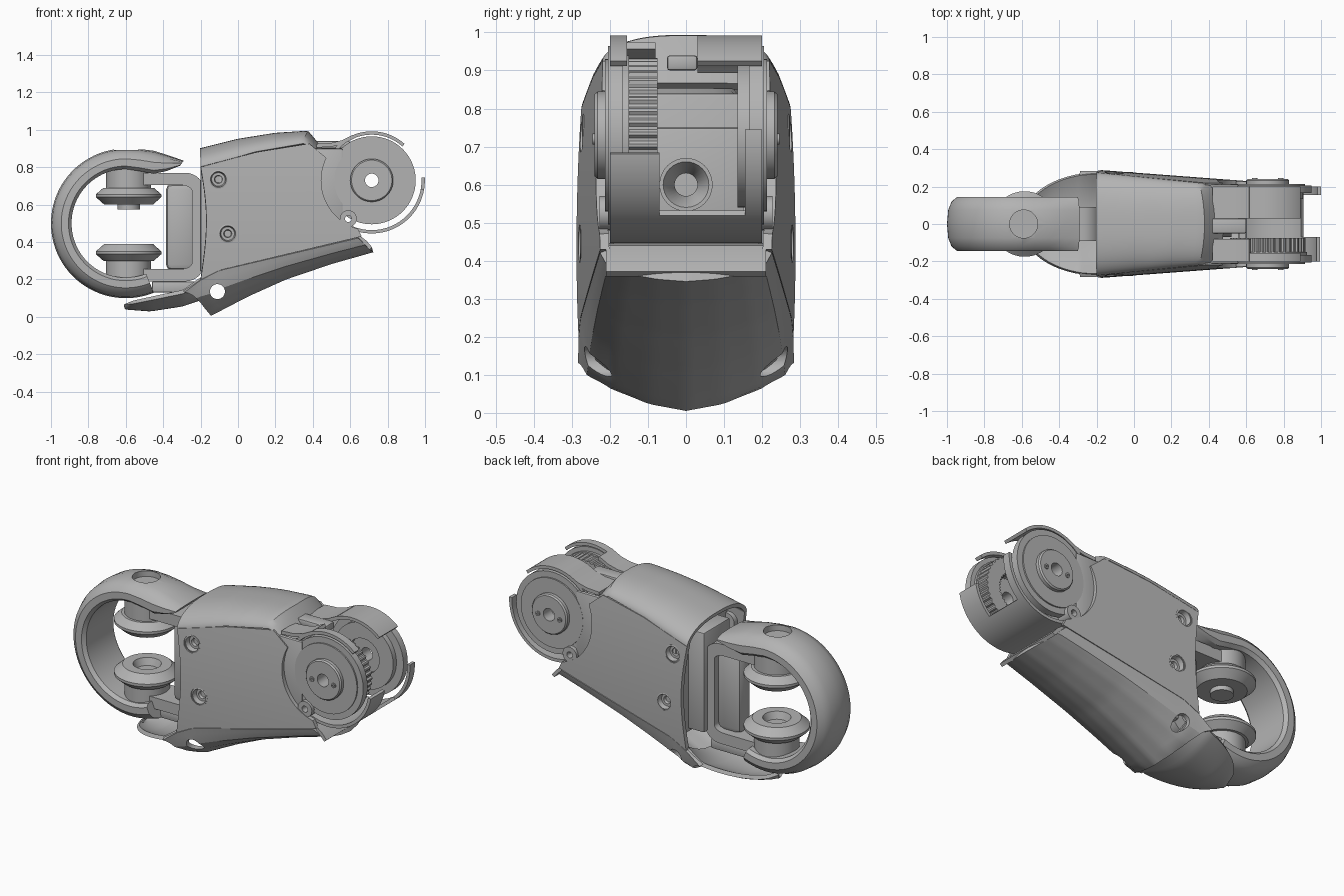
import bpy, bmesh
from math import sin, cos, pi, radians, sqrt

cube = bpy.data.objects.get("Cube")
if cube:
    bpy.data.objects.remove(cube)

grey = bpy.data.materials.new("satin_grey")
grey.use_nodes = True
grey.diffuse_color = (0.45, 0.45, 0.45, 1)
grey.node_tree.nodes["Principled BSDF"].inputs["Base Color"].default_value = (0.45, 0.45, 0.45, 1)
parts = []


def apply(ob, kind, **settings):
    mod = ob.modifiers.new(kind, kind)
    for key, value in settings.items():
        setattr(mod, key, value)
    bpy.context.view_layer.objects.active = ob
    bpy.ops.object.modifier_apply(modifier=mod.name)


def grid(name, rows, wrap=False, loop=False, thick=0):
    """Skin rows of points; wrap closes each row, loop joins last row to first."""
    bm = bmesh.new()
    vs = [[bm.verts.new(p) for p in row] for row in rows]
    m, n = len(vs), len(vs[0])
    for i in range(m if loop else m - 1):
        for j in range(n if wrap else n - 1):
            a, b = vs[i], vs[(i + 1) % m]
            k = (j + 1) % n
            bm.faces.new((a[j], a[k], b[k], b[j]))
    if wrap and not loop:
        bm.faces.new(vs[0])
        bm.faces.new(vs[-1])
    bmesh.ops.remove_doubles(bm, verts=bm.verts, dist=1e-5)
    bmesh.ops.recalc_face_normals(bm, faces=bm.faces)
    me = bpy.data.meshes.new(name)
    bm.to_mesh(me)
    bm.free()
    me.materials.append(grey)
    ob = bpy.data.objects.new(name, me)
    bpy.context.collection.objects.link(ob)
    if thick:
        apply(ob, 'SOLIDIFY', thickness=thick, offset=0)
    parts.append(ob)
    return ob


def lathe(name, prof, c, axis='Y', a0=0, a1=360, n=64, teeth=0):
    """Turn a closed (radius, height) profile about an axis through c."""
    full = a1 - a0 == 360
    rows = []
    for i in range(n if full else n + 1):
        a = radians(a0 + (a1 - a0) * i / n)
        t = teeth * (i % 4 < 2)
        row = []
        for r, h in prof:
            u, v = (r + t) * cos(a), (r + t) * sin(a)
            d = {'X': (h, u, v), 'Y': (u, h, v), 'Z': (u, v, h)}[axis]
            row.append((c[0] + d[0], c[1] + d[1], c[2] + d[2]))
        rows.append(row)
    return grid(name, rows, wrap=True, loop=full)


def tube(name, r0, r1, h0, h1, c, axis='Y', **kw):
    return lathe(name, [(r0, h0), (r1, h0), (r1, h1), (r0, h1)], c, axis, **kw)


def box(name, lo, hi, bevel=0.008):
    rect = [(lo[0], lo[1]), (hi[0], lo[1]), (hi[0], hi[1]), (lo[0], hi[1])]
    ob = grid(name, [[(x, y, z) for x, y in rect] for z in (lo[2], hi[2])], wrap=True)
    if bevel:
        apply(ob, 'BEVEL', width=bevel, segments=2)
    return ob


def cut(ob, *cutters):
    for c in cutters:
        c.hide_render = True
        apply(ob, 'BOOLEAN', operation='DIFFERENCE', object=c, solver='EXACT')


def drop(*obs):
    for o in obs:
        parts.remove(o)
        bpy.data.objects.remove(o)


def curve(pts, x):
    for (x0, z0), (x1, z1) in zip(pts, pts[1:]):
        if x <= x1:
            break
    t = min(1, max(0, (x - x0) / (x1 - x0)))
    return z0 + (z1 - z0) * t


def steps(a, b, n):
    return [a + (b - a) * i / n for i in range(n + 1)]


def width(x, z):
    return 0.278 - 0.075 * (x + 0.2) - 0.12 * (z - 0.45) ** 2


SEAM_TOP = [(-.2, .8), (.1, .88), (.38, .925), (.47, .85)]
CROWN = [(-.2, .89), (0, .94), (.2, .972), (.37, .983), (.47, .86)]
SEAM_LOW = [(-.6, .07), (-.29, .135), (-.2, .2), (-.1, .25), (.66, .43), (.72, .44)]
KEEL = [(-.15, .016), (.05, .12), (.25, .21), (.5, .295), (.72, .357)]
CHIN = [(-.6, .05), (-.47, .04), (-.3, .066), (-.17, .11)]
JOINT = (.715, 0, .73)

# Side shells with joint recess and bolt cups
joint_cutter = tube("joint_cutter", 0, .27, -.5, .5, JOINT)
bolts = [(-.105, 0, .735), (-.055, 0, .445)]
bolt_cutters = [tube("bolt_cutter", 0, .05, -.5, .5, b, n=32) for b in bolts]
for s, side in ((-1, "right"), (1, "left")):
    rows = []
    for v in steps(0, 1, 20):
        row = []
        for x in steps(-.2 + .03 * sin(pi * v), .66 - .19 * v, 30):
            z = (1 - v) * curve(SEAM_LOW, x) + v * curve(SEAM_TOP, x)
            row.append((x, s * width(x, z), z))
        rows.append(row)
    shell = grid(side + "_side_shell", rows, thick=.024)
    cut(shell, joint_cutter, *bolt_cutters)
    for b in bolts:
        y = s * width(b[0], b[2])
        lathe(side + "_bolt_cup", [(0, -s * .04), (.05, -s * .04), (.05, s * .01),
              (.042, s * .012), (.036, -s * .015), (.022, -s * .015), (.018, -s * .03),
              (0, -s * .03)], (b[0], y, b[2]), n=32)
drop(joint_cutter, *bolt_cutters)

# Arched top cover
rows = []
for x in steps(-.2, .47, 34):
    e, c = curve(SEAM_TOP, x), curve(CROWN, x)
    row = []
    for t in steps(-1, 1, 28):
        v = sin(t * pi / 2)
        xx = x - .03 * v * v * max(0, x / .47)
        row.append((xx, v * width(x, e), e + (c - e) * (1 - abs(v) ** 2.6) ** .6))
    rows.append(row)
grid("top_cover", rows, thick=.024)

# Keeled bottom cover with drain holes
KEEL_SECTION = [(0, 0), (.35, .09), (.7, .3), (.93, .55), (1, 1)]
rows = []
for i in range(31):
    row = []
    for t in steps(-1, 1, 40):
        v = sin(t * pi / 2)
        f = curve(KEEL_SECTION, abs(v))
        x0, x1 = -.15 - .14 * f, .72 - .08 * f
        x = x0 + (x1 - x0) * i / 30
        k, e = curve(KEEL, x), curve(SEAM_LOW, x)
        row.append((x, v * width(x, e), k + (e - k) * f))
    rows.append(row)
bottom = grid("bottom_cover", rows, thick=.024)
hole = tube("hole_cutter", 0, .04, -.5, .5, (-.11, 0, .135), n=32)
cut(bottom, hole)
drop(hole)
grid("bottom_end_lip", [[(x, y, z) for y in steps(-.21, .21, 12)]
     for x, z in ((.71, .365), (.68, .4), (.64, .43), (.56, .435))], thick=.02)

# Spoon shaped chin
rows = []
for x in steps(-.6, -.17, 24):
    hw = max(.015, .27 * sqrt(max(0, 1 - (max(0, -.2 - x) / .4) ** 2)))
    c, e = curve(CHIN, x), curve(SEAM_LOW, x)
    rows.append([(x, v * hw, c + (e - c) * abs(v) ** 2) for v in steps(-1, 1, 24)])
grid("chin_guard", rows, thick=.022)

# Open ring: inner and outer edge pairs from upper tip round to lower end
pairs = [((-.31, .808), (-.29, .835)), ((-.38, .78), (-.37, .863)), ((-.45, .765), (-.45, .888)),
         ((-.53, .78), (-.53, .898))]
for a in steps(90, 292, 48):
    c, s = cos(radians(a)), sin(radians(a))
    pairs.append(((-.6 + .29 * c, .5 + .29 * s), (-.6 + .4 * c, .5 + .4 * s)))
half = [(0, .125), (.15, .145), (.5, .145), (.78, .12), (.94, .075)]
section = half + [(1, 0)] + [(f, -y) for f, y in reversed(half)]
ring = grid("ring_guard", [[(a[0] + (b[0] - a[0]) * f, y, a[1] + (b[1] - a[1]) * f)
            for f, y in section] for a, b in pairs], wrap=True)
bore = tube("bore_cutter", 0, .075, .86, 1, (-.59, 0, 0), 'Z')
cut(ring, bore)
drop(bore)

# Bearing discs facing each other inside the ring
lathe("upper_disc", [(0, .575), (.06, .575), (.06, .6), (.13, .6), (.175, .64), (.175, .655),
      (.135, .69), (.12, .69), (.12, .79), (0, .79)], (-.585, 0, 0), 'Z')
lathe("lower_disc", [(0, .35), (.06, .35), (.075, .39), (.13, .39), (.175, .35), (.175, .335),
      (.135, .3), (.12, .3), (.12, .19), (0, .19)], (-.585, 0, 0), 'Z')

# Bracket that carries the discs
rail = []
for s, z in ((1, .67), (-1, .29)):
    turn = [(a, cos(radians(a)), sin(radians(a))) for a in steps(0, 90, 8)]
    arm = [((-.31 + .065 * c, z + s * .035 * n), (-.28 + .1 * c, z + s * .1 * n)) for a, c, n in turn]
    arm.append(((-.56, z + s * .035), (-.56, z + s * .1)))
    rail = arm[::-1] if s == 1 else rail + arm
grid("bracket_rail", [[(a[0], -.09, a[1]), (b[0], -.09, b[1]), (b[0], .09, b[1]), (a[0], .09, a[1])]
     for a, b in rail], wrap=True)
box("bracket_web", (-.385, -.055, .25), (-.23, .055, .71), .03)
box("bracket_mount", (-.2, -.12, .24), (-.08, .12, .82))
box("chin_mount", (-.46, -.06, .13), (-.2, .06, .19))

# Inner bulkheads and bearing cup seen through the joint
box("rear_bulkhead", (-.1, -.24, .22), (-.07, .24, .84))
box("front_bulkhead", (.4, -.2, .42), (.43, .2, .75))
lathe("bearing_cup", [(.03, 0), (.07, 0), (.07, .09), (.06, .09), (.03, .04)], (.43, 0, .6), 'X', n=32)
box("bulkhead_ledge", (.4, -.05, .9), (.6, .03, .94))

# Joint cheeks, wheels and hubs, bored through the axle
for s, side in ((-1, "right"), (1, "left")):
    tube(side + "_cheek_disc", .036, .235, s * .165, s * .205, JOINT, n=96)
    tube(side + "_cheek_step", .036, .2, s * .2, s * .213, JOINT, n=96)
    lathe(side + "_hub", [(.036, s * .2), (.115, s * .2), (.115, s * .232), (.108, s * .24),
          (.036, s * .24)], JOINT)
    for dx in (-.07, .07):
        tube(side + "_hub_pin", .006, .014, s * .23, s * .246, (JOINT[0] + dx, 0, .72), n=16)
    box(side + "_yoke_plate", (.38, s * .2 - .012, .44), (.56, s * .2 + .012, .9))
    tube(side + "_lug", .018, .045, s * .15, s * .228, (.59, 0, .525), n=32)
tube("toothed_wheel", .11, .195, -.15, -.075, JOINT, n=160, teeth=.008)
tube("toothed_wheel_rim", .036, .21, -.165, -.15, JOINT)
tube("small_wheel", .1, .19, .135, .165, JOINT, n=96)

# Curved guards above and below the joint
for name, y0, y1, a0, a1, r in (
        ("upper_guard_wide", .03, .2, 48, 138, .244), ("upper_guard_narrow", -.2, -.155, 48, 138, .244),
        ("lower_guard_base", -.2, .2, -115, -48, .266), ("lower_guard_arm_wide", -.2, -.07, -48, -10, .266),
        ("lower_guard_arm_slim", .155, .2, -48, 3, .266)):
    tube(name, r, r + .018, y0, y1, JOINT, a0=a0, a1=a1, n=32)
for y0, y1 in ((-.2, -.08), (.03, .2)):
    grid("upper_guard_root", [[(x, y, z) for y in (y0, y1)]
         for x, z in ((.42, .915), (.5, .92), (.56, .935), (.62, .965))], thick=.02)

# Shade smooth with crisp edges
bpy.ops.object.select_all(action='DESELECT')
for ob in parts:
    ob.select_set(True)
bpy.context.view_layer.objects.active = parts[0]
bpy.ops.object.shade_smooth_by_angle(angle=radians(32))
